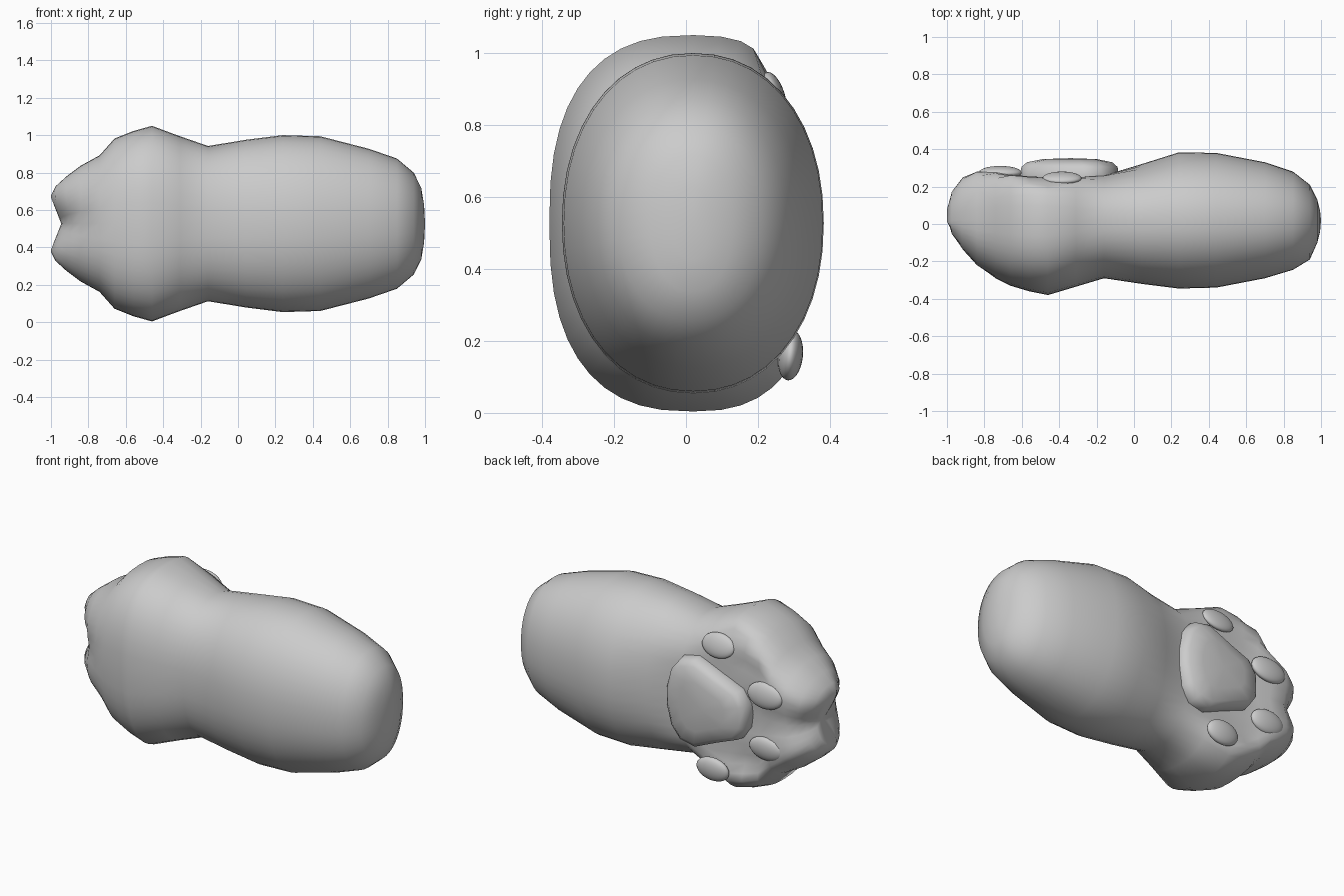
import bpy, bmesh, math

if "Cube" in bpy.data.objects:
    bpy.data.objects.remove(bpy.data.objects["Cube"])

ZC = 0.527  # height of the limb axis
YC = 0.02   # depth of the widest line


def loft(name, rings, start=None, end=None):
    """Skin closed rings of points; close each end with a fan to a point."""
    bm = bmesh.new()
    vs = [[bm.verts.new(p) for p in r] for r in rings]
    n = len(vs[0])
    for a, b in zip(vs, vs[1:]):
        for i in range(n):
            j = (i + 1) % n
            bm.faces.new((a[i], a[j], b[j], b[i]))
    for ring, tip in ((vs[0], start), (vs[-1], end)):
        if tip:
            t = bm.verts.new(tip)
            for i in range(n):
                bm.faces.new((ring[i], ring[(i + 1) % n], t))
        else:
            bm.faces.new(ring)
    bmesh.ops.recalc_face_normals(bm, faces=bm.faces)
    for f in bm.faces:
        f.smooth = True
    me = bpy.data.meshes.new(name)
    bm.to_mesh(me)
    bm.free()
    ob = bpy.data.objects.new(name, me)
    bpy.context.collection.objects.link(ob)
    return ob


def section(x, hz, lo, hi, p, bulge, n=44):
    """Rounded cross-section; a bulge above 1 is cut flat on the pad side."""
    pts = []
    for i in range(n):
        t = 2 * math.pi * i / n
        c, s = math.cos(t), math.sin(t)
        e = 2 / p
        z = hz * math.copysign(abs(c) ** e, c)
        r = (hi - YC) * bulge if s > 0 else (YC - lo)
        y = YC + r * math.copysign(abs(s) ** e, s)
        if bulge > 1:
            limit = hi - max(0, z - 0.36) * 0.5
            # the lower outer toe reaches a little further out
            limit += 0.025 * max(0, min(1, (-z - 0.3) / 0.08)) * (bulge > 1.3)
            y = min(y, limit)
        # grooves between the toes
        mid = math.exp(-(z / 0.07) ** 2)
        if x < -0.5 and s > 0:
            side = math.exp(-((abs(z) - 0.29) / 0.06) ** 2)
            y -= (0.025 * mid + 0.015 * side) * s
        elif x < -0.8:
            y -= 0.03 * mid * s
        # notch between the two middle toes
        dx = 0.0
        if x < -0.85:
            dx = 0.06 * max(0, 1 - abs(z) / 0.14) * min(1, (-0.85 - x) / 0.12)
        pts.append((x + dx, y, ZC + z))
    return pts


# Limb and paw: x, half height, front y, back y, power, bulge
stations = [
    (-1.00, 0.15, 0.00, 0.15, 2.3, 1.0), (-0.975, 0.20, -0.07, 0.20, 2.4, 1.05),
    (-0.92, 0.25, -0.15, 0.25, 2.45, 1.1), (-0.84, 0.31, -0.23, 0.28, 2.5, 1.15),
    (-0.74, 0.365, -0.29, 0.28, 2.55, 1.25), (-0.66, 0.455, -0.33, 0.265, 2.55, 1.45),
    (-0.56, 0.495, -0.36, 0.255, 2.55, 1.55), (-0.46, 0.523, -0.38, 0.25, 2.55, 1.55),
    (-0.31, 0.467, -0.335, 0.25, 2.4, 1.4), (-0.16, 0.415, -0.29, 0.26, 2.3, 1.15),
    (0.04, 0.448, -0.32, 0.32, 2.2, 1.0), (0.24, 0.473, -0.345, 0.383, 2.15, 1.0),
    (0.44, 0.467, -0.34, 0.38, 2.15, 1.0), (0.70, 0.40, -0.29, 0.33, 2.15, 1.0),
    (0.85, 0.348, -0.245, 0.28, 2.15, 1.0), (0.94, 0.272, -0.19, 0.21, 2.15, 1.0),
    (0.98, 0.19, -0.10, 0.13, 2.15, 1.0), (0.995, 0.10, -0.04, 0.07, 2.1, 1.0),
]
loft("limb_and_paw", [section(*s) for s in stations],
     (-0.945, 0.075, ZC), (1.0, 0.02, ZC))

# Palm pad: rounded wedge, wide towards the wrist
half = [(-0.08, 0.05), (-0.11, 0.17), (-0.17, 0.245), (-0.27, 0.265),
        (-0.42, 0.20), (-0.56, 0.145), (-0.61, 0.07)]
outline = half + [(x, -z) for x, z in reversed(half)]
cx = -0.34
levels = [(0.18, 0.97), (0.26, 1.0), (0.305, 0.97), (0.33, 0.86), (0.347, 0.55)]
loft("palm_pad",
     [[(cx + (x - cx) * k, y, ZC + z * k) for x, z in outline] for y, k in levels],
     None, (cx, 0.352, ZC))


# Toe pads: location, radii, tilt about x
def toe_pad(name, loc, rad, tilt):
    bpy.ops.mesh.primitive_uv_sphere_add(segments=24, ring_count=14, location=loc)
    ob = bpy.context.object
    ob.name = name
    ob.scale = rad
    ob.rotation_euler = (tilt, 0, 0)
    bpy.ops.object.shade_smooth()


toe_pad("outer_toe_pad_upper", (-0.385, 0.245, 0.88), (0.105, 0.03, 0.07), 0.3)
toe_pad("outer_toe_pad_lower", (-0.38, 0.29, 0.16), (0.105, 0.035, 0.07), -0.1)
toe_pad("inner_toe_pad_upper", (-0.715, 0.275, 0.68), (0.115, 0.035, 0.075), 0.1)
toe_pad("inner_toe_pad_lower", (-0.715, 0.265, 0.36), (0.11, 0.035, 0.07), -0.1)
